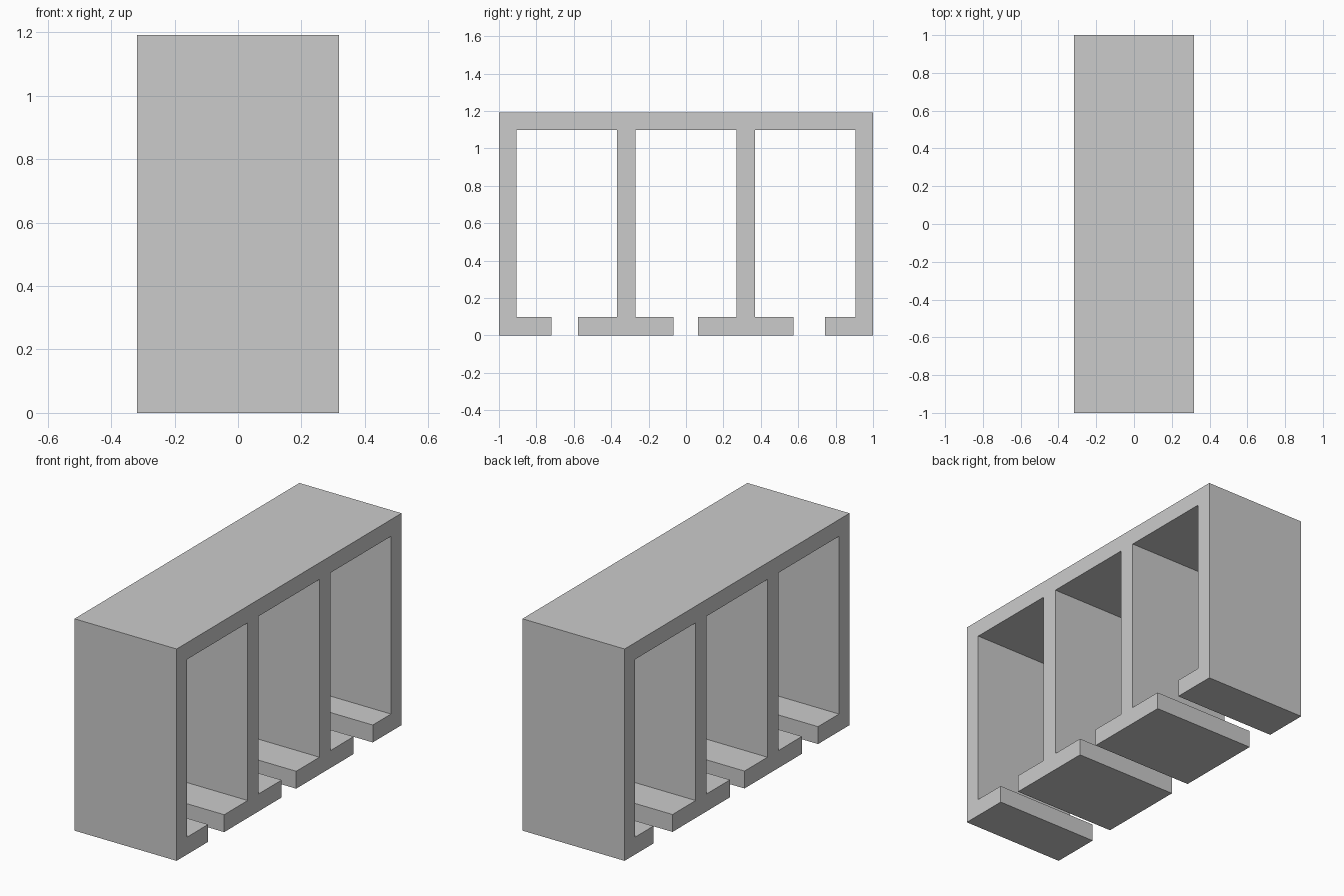
import bpy
import bmesh

cube = bpy.data.objects.get("Cube")
if cube:
    bpy.data.objects.remove(cube, do_unlink=True)

HALF_WIDTH = 0.318
HEIGHT = 1.192
FOOT = 0.098
CEILING = 1.098

# One flat grey material
grey = bpy.data.materials.new("light grey")
grey.use_nodes = True
colour = (0.6, 0.6, 0.6, 1)
grey.diffuse_color = colour
grey.node_tree.nodes["Principled BSDF"].inputs["Base Color"].default_value = colour

# Each leg: foot start, wall start, wall end, foot end (along y)
legs = [
    (-1, -1, -0.906, -0.72),
    (-0.577, -0.368, -0.27, -0.066),
    (0.063, 0.27, 0.368, 0.574),
    (0.744, 0.906, 1, 1),
]

# Outline of the slotted frame, traced along the underside, closed over the top
outline = [(-1, HEIGHT)]
for i, (foot_a, wall_a, wall_b, foot_b) in enumerate(legs):
    if foot_a < wall_a:
        outline += [(wall_a, CEILING), (wall_a, FOOT), (foot_a, FOOT)]
    outline += [(foot_a, 0), (foot_b, 0)]
    if foot_b > wall_b:
        outline += [(foot_b, FOOT), (wall_b, FOOT), (wall_b, CEILING)]
outline.append((1, HEIGHT))

# Extrude the outline across the width
bm = bmesh.new()
side = bm.faces.new([bm.verts.new((-HALF_WIDTH, y, z)) for y, z in outline])
extruded = bmesh.ops.extrude_face_region(bm, geom=[side], use_keep_orig=True)
moved = [v for v in extruded["geom"] if isinstance(v, bmesh.types.BMVert)]
bmesh.ops.translate(bm, verts=moved, vec=(2 * HALF_WIDTH, 0, 0))
bmesh.ops.recalc_face_normals(bm, faces=bm.faces)
mesh = bpy.data.meshes.new("slotted_frame")
bm.to_mesh(mesh)
bm.free()
mesh.materials.append(grey)
frame = bpy.data.objects.new("slotted_frame", mesh)
bpy.context.collection.objects.link(frame)
